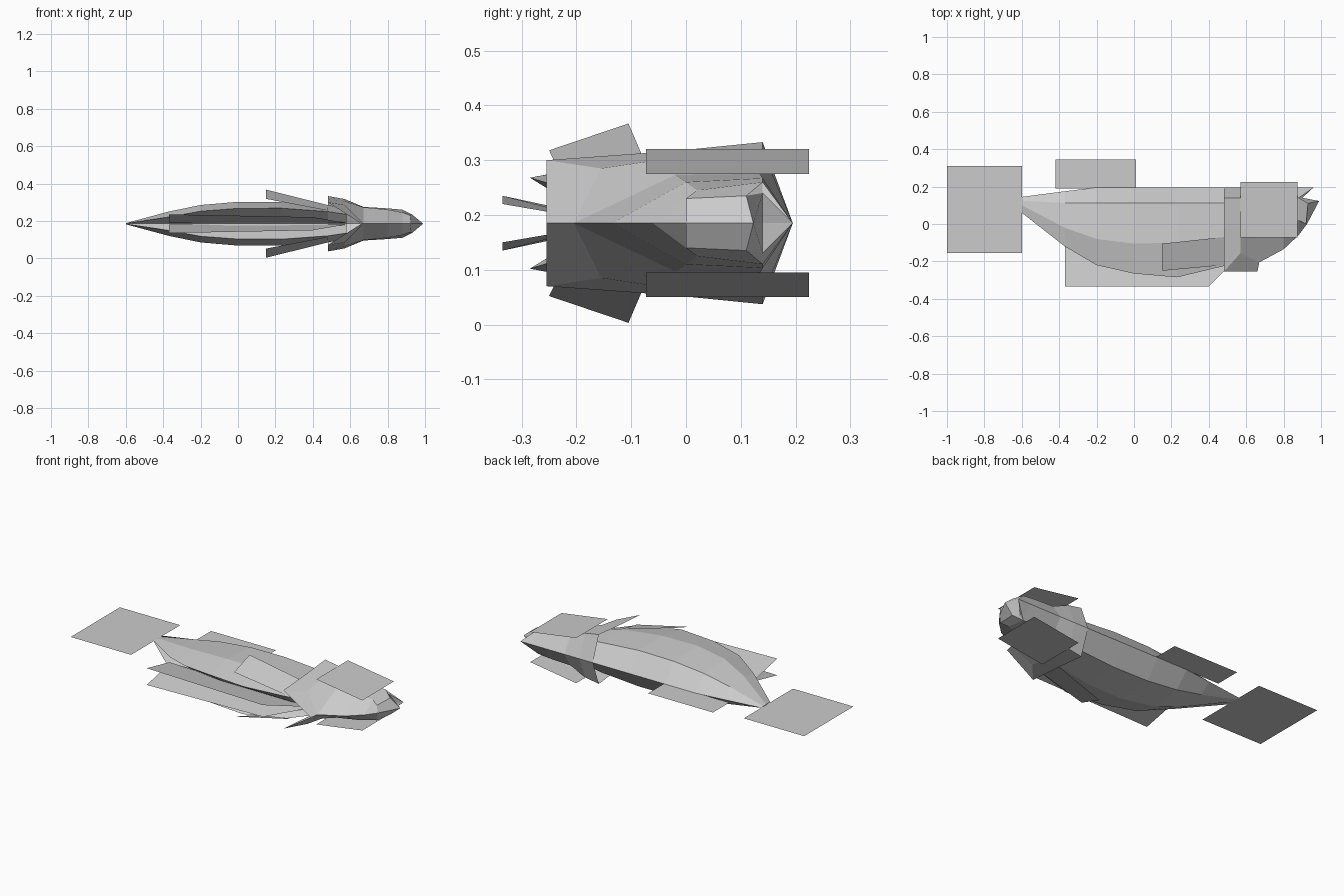
import bpy

MID = 0.185  # height of the symmetry plane
grey = bpy.data.materials.new("pale_grey")
grey.diffuse_color = (0.6, 0.6, 0.6, 1)


def make(name, verts, faces, mirror=True):
    """Flat-shaded part in half-height coordinates, mirrored across the middle plane."""
    mesh = bpy.data.meshes.new(name)
    mesh.from_pydata(verts, [], faces)
    mesh.materials.append(grey)
    obj = bpy.data.objects.new(name, mesh)
    obj.location.z = MID
    bpy.context.collection.objects.link(obj)
    if mirror:
        m = obj.modifiers.new("mirror", "MIRROR")
        m.use_axis = (False, False, True)
        m.merge_threshold = 0.0005
    return obj


def loft(sections):
    """Skin sections (x, [(y, h), ...]) running from the back over the flank."""
    n = len(sections[0][1])
    verts = [(x, y, h) for x, pts in sections for y, h in pts]
    faces = []
    for s in range(len(sections) - 1):
        for i in range(n - 1):
            a, b = s * n + i, (s + 1) * n + i
            faces.append((a, a + 1, b + 1, b))
    return verts, faces


# Trunk: back ridge, shoulder, flank, belly edge, hollow belly centre
trunk = [
    (-0.60, [(0.145, 0), (0.125, 0.002), (0.10, 0.003), (0.06, 0.002), (0.065, 0)]),
    (-0.37, [(0.175, 0), (0.112, 0.052), (-0.02, 0.065), (-0.12, 0.036), (-0.07, 0)]),
    (-0.20, [(0.195, 0), (0.112, 0.085), (-0.08, 0.100), (-0.22, 0.067), (-0.12, 0)]),
    (0.00, [(0.195, 0), (0.112, 0.105), (-0.105, 0.117), (-0.265, 0.082), (-0.15, 0)]),
    (0.23, [(0.195, 0), (0.112, 0.108), (-0.10, 0.117), (-0.285, 0.083), (-0.15, 0)]),
    (0.48, [(0.195, 0), (0.112, 0.090), (-0.07, 0.100), (-0.225, 0.065), (-0.15, 0)]),
    (0.58, [(0.190, 0), (0.110, 0.075), (-0.06, 0.080), (-0.15, 0.050), (-0.13, 0)]),
]
make("trunk", *loft(trunk))

# Head, from the flared gill rim to the lips
head = [
    (0.48, [(0.195, 0), (0.14, 0.148), (-0.02, 0.132), (-0.255, 0.115)]),
    (0.57, [(0.195, 0), (0.14, 0.132), (-0.02, 0.120), (-0.155, 0.100)]),
    (0.67, [(0.195, 0), (0.135, 0.090), (-0.02, 0.088), (-0.205, 0)]),
    (0.80, [(0.195, 0), (0.14, 0.082), (0.00, 0.075), (-0.135, 0)]),
    (0.88, [(0.195, 0), (0.14, 0.075), (0.02, 0.060), (-0.06, 0)]),
]
verts, faces = loft(head)
k = len(verts)
verts += [(0.66, -0.255, 0),                          # gill flap tip
          (0.96, 0.195, 0), (0.90, 0.14, 0.055),      # snout, mouth corner
          (0.99, 0.123, 0), (0.93, 0.11, 0.05),       # jaw tip, lower lip
          (0.92, 0.0, 0.045), (0.925, 0.0, 0),        # chin
          (0.89, 0.14, 0)]                            # mouth centre
flap, snout, corner, jaw, lip, chin, chin_mid, mouth = range(k, k + 8)
faces += [(3, flap, 11, 7),
          (16, 17, snout), (17, corner, snout), (corner, mouth, snout),
          (17, 18, chin, lip), (17, lip, corner),
          (18, 19, chin_mid, chin), (lip, chin, chin_mid, jaw),
          (corner, lip, jaw, mouth)]
make("head", verts, faces)

# Paired flat plates: eyes, pectoral fins, belly fins
make("eye_plates", [(0.57, -0.073, 0.135), (0.875, -0.073, 0.09),
                    (0.875, 0.225, 0.09), (0.57, 0.225, 0.135)], [(0, 1, 2, 3)])
make("pectoral_fins", [(0.15, -0.25, 0.133), (0.48, -0.22, 0.07),
                       (0.48, -0.07, 0.10), (0.15, -0.105, 0.182)], [(0, 1, 2, 3)])
make("belly_fins", [(-0.37, -0.335, 0.05), (0.40, -0.335, 0.035),
                    (0.58, -0.155, 0.004), (-0.37, -0.12, 0.004)], [(0, 1, 2, 3)])

# Fins lying in the middle plane
for name, x0, x1, y0, y1 in (("tail_fin", -1.0, -0.6, -0.155, 0.31),
                             ("back_fin", -0.42, 0.01, 0.19, 0.345)):
    make(name, [(x0, y0, 0), (x1, y0, 0), (x1, y1, 0), (x0, y1, 0)],
         [(0, 1, 2, 3)], mirror=False)
